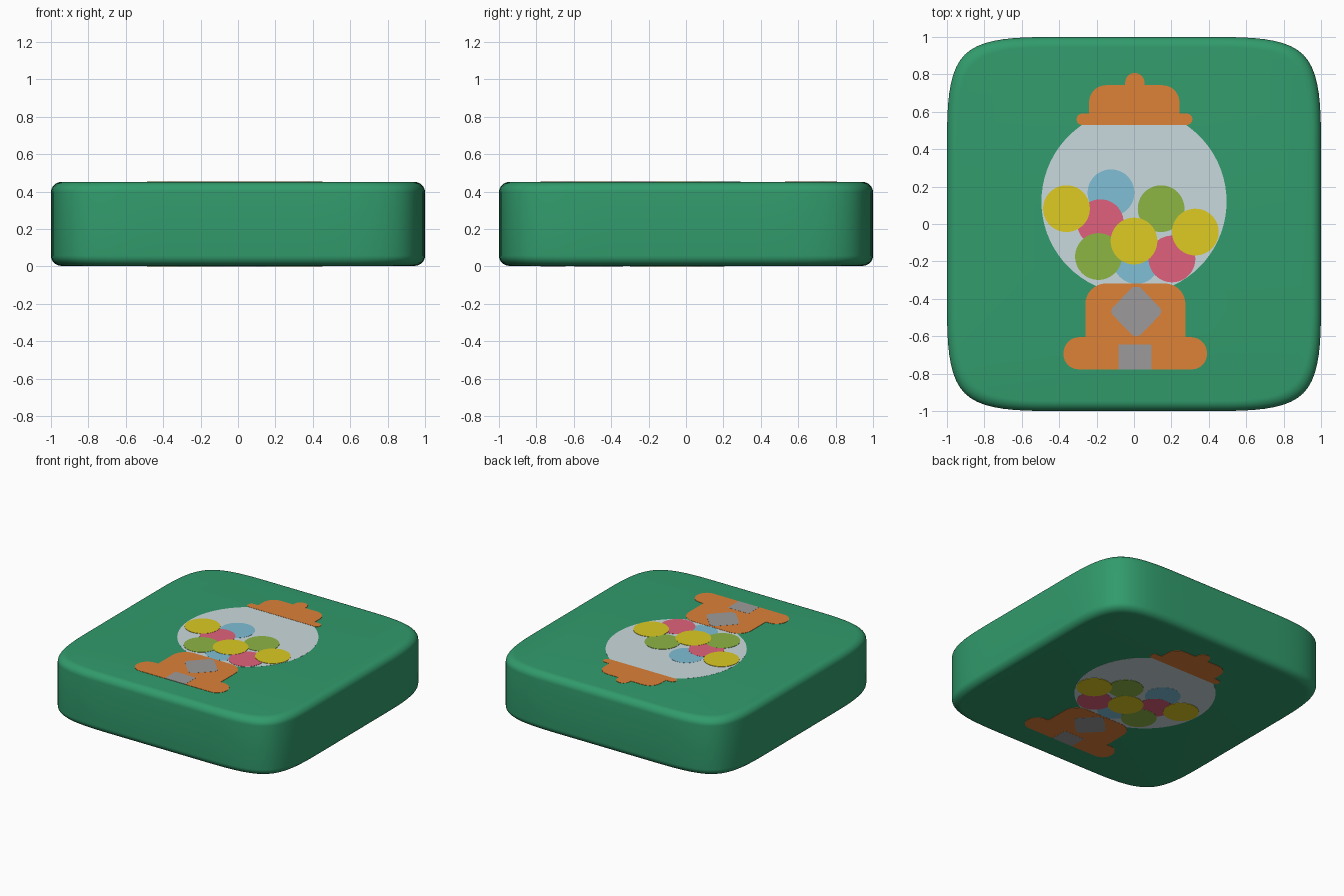
import bpy, bmesh, math

if "Cube" in bpy.data.objects:
    bpy.data.objects.remove(bpy.data.objects["Cube"])

# ---------- materials ----------
def mat(name, r, g, b):
    lin = [((c / 255 + 0.055) / 1.055) ** 2.4 for c in (r, g, b)]
    m = bpy.data.materials.new(name)
    m.diffuse_color = (*lin, 1)
    m.use_nodes = True
    m.node_tree.nodes["Principled BSDF"].inputs["Base Color"].default_value = m.diffuse_color
    return m

GREEN = mat("tile green", 49, 155, 108)
ORANGE = mat("orange", 221, 129, 55)
GLASS = mat("pale glass", 202, 218, 221)
YELLOW = mat("yellow", 221, 203, 35)
LIME = mat("leaf green", 141, 181, 68)
PINK = mat("pink", 224, 97, 124)
BLUE = mat("sky blue", 126, 191, 213)
GREY = mat("grey", 158, 154, 155)

Z0, Z1, STEP = 0.0035, 0.4515, 0.0007   # slab bottom, top, decal layer height

def finish(bm, name, material):
    bmesh.ops.recalc_face_normals(bm, faces=bm.faces)
    me = bpy.data.meshes.new(name)
    bm.to_mesh(me)
    bm.free()
    me.materials.append(material)
    ob = bpy.data.objects.new(name, me)
    bpy.context.collection.objects.link(ob)
    return ob

def loft(bm, rings):
    """Skin a stack of closed rings and cap both ends."""
    vs = [[bm.verts.new(p) for p in r] for r in rings]
    n = len(vs[0])
    for a, b in zip(vs, vs[1:]):
        for i in range(n):
            bm.faces.new((a[i], a[(i + 1) % n], b[(i + 1) % n], b[i]))
    bm.faces.new(vs[0][::-1])
    bm.faces.new(vs[-1])

# ---------- slab: soft-cornered square outline with rounded rims ----------
def spline(ctrl, steps):
    out, n = [], len(ctrl)
    for i in range(n):
        p = [ctrl[(i + k) % n] for k in (-1, 0, 1, 2)]
        for s in range(steps):
            t = s / steps
            w = ((1 - t) ** 3 / 6, (3 * t**3 - 6 * t**2 + 4) / 6,
                 (-3 * t**3 + 3 * t**2 + 3 * t + 1) / 6, t**3 / 6)
            out.append(tuple(sum(wk * q[a] for wk, q in zip(w, p)) for a in (0, 1)))
    return out

A = 0.43
side = [(1, -A), (1, A), (1, 1)]
ctrl = []
for k in range(4):
    c, s = round(math.cos(k * math.pi / 2)), round(math.sin(k * math.pi / 2))
    ctrl += [(x * c - y * s, x * s + y * c) for x, y in side]
outline = spline(ctrl, 10)

R, N = 0.055, 8
arc = [(R * (1 - math.sin(i * math.pi / 2 / N)), R * (1 - math.cos(i * math.pi / 2 / N)))
       for i in range(N + 1)]               # (inset from top, inset from side)
prof = [(Z0 + dz, 1 - d) for dz, d in [(a[1], a[0]) for a in arc]]
prof += [(Z1 - dz, 1 - d) for dz, d in [(a[1], a[0]) for a in arc[::-1]]]
bm = bmesh.new()
loft(bm, [[(x * s, y * s, z) for x, y in outline] for z, s in prof])
slab = finish(bm, "slab", GREEN)
bpy.context.view_layer.objects.active = slab
slab.select_set(True)
bpy.ops.object.shade_smooth_by_angle(angle=math.radians(40))

# ---------- decal plates, same layout on top and underside ----------
def plate(name, pts, material, layer):
    bm = bmesh.new()
    h = layer * STEP
    for lo, hi in ((Z0 - h, Z0 + 0.001), (Z1 - 0.001, Z1 + h)):
        loft(bm, [[(x, y, z) for x, y in pts] for z in (lo, hi)])
    return finish(bm, name, material)

def circle(cx, cy, r, n=48):
    return [(cx + r * math.cos(2 * math.pi * i / n), cy + r * math.sin(2 * math.pi * i / n))
            for i in range(n)]

def rrect(x0, x1, y0, y1, rt=0, rb=0, n=8):
    """Rectangle with top corner radius rt and bottom corner radius rb."""
    pts = []
    for k, (x, y, sx, sy, r) in enumerate(((x1, y1, -1, -1, rt), (x0, y1, 1, -1, rt),
                                           (x0, y0, 1, 1, rb), (x1, y0, -1, 1, rb))):
        for i in range(n + 1 if r else 1):
            a = (k + i / n) * math.pi / 2
            pts.append((x + sx * r + r * math.cos(a), y + sy * r + r * math.sin(a)))
    return pts

# globe and candy balls
plate("globe", circle(0.0, 0.12, 0.495, 72), GLASS, 1)
balls = [("blue_ball", BLUE, 2, [(-0.123, 0.167), (0.013, -0.195)]),
         ("pink_ball", PINK, 3, [(-0.18, 0.007), (0.203, -0.187)]),
         ("green_ball", LIME, 4, [(0.145, 0.082), (-0.19, -0.174)]),
         ("yellow_ball", YELLOW, 5, [(-0.361, 0.082), (0.0, -0.091), (0.328, -0.043)])]
for name, m, layer, spots in balls:
    for i, (x, y) in enumerate(spots):
        plate(f"{name}_{i + 1}", circle(x, y, 0.125), m, layer)

# lid
plate("lid_brim", rrect(-0.307, 0.312, 0.53, 0.59, 0.029, 0.029), ORANGE, 3)
plate("lid_dome", rrect(-0.24, 0.243, 0.588, 0.742, 0.09), ORANGE, 3)
plate("lid_knob", rrect(-0.047, 0.056, 0.74, 0.807, 0.05), ORANGE, 3)

# base with dial and chute
plate("base_body", rrect(-0.26, 0.275, -0.607, -0.318, 0.11), ORANGE, 3)
plate("base_foot", rrect(-0.377, 0.39, -0.777, -0.605, 0.085, 0.08), ORANGE, 3)
dial = []
for i in range(48):
    a = 2 * math.pi * i / 48
    ear = 0.145 / (abs(math.cos(a)) + 0.95 * abs(math.sin(a)))
    dial.append((0.012 + min(max(ear, 0.106), 0.134) * math.cos(a),
                 -0.467 + min(max(ear, 0.106), 0.134) * math.sin(a) * 0.98))
plate("dial", dial, GREY, 4)
plate("chute", rrect(-0.083, 0.093, -0.777, -0.645), GREY, 4)
